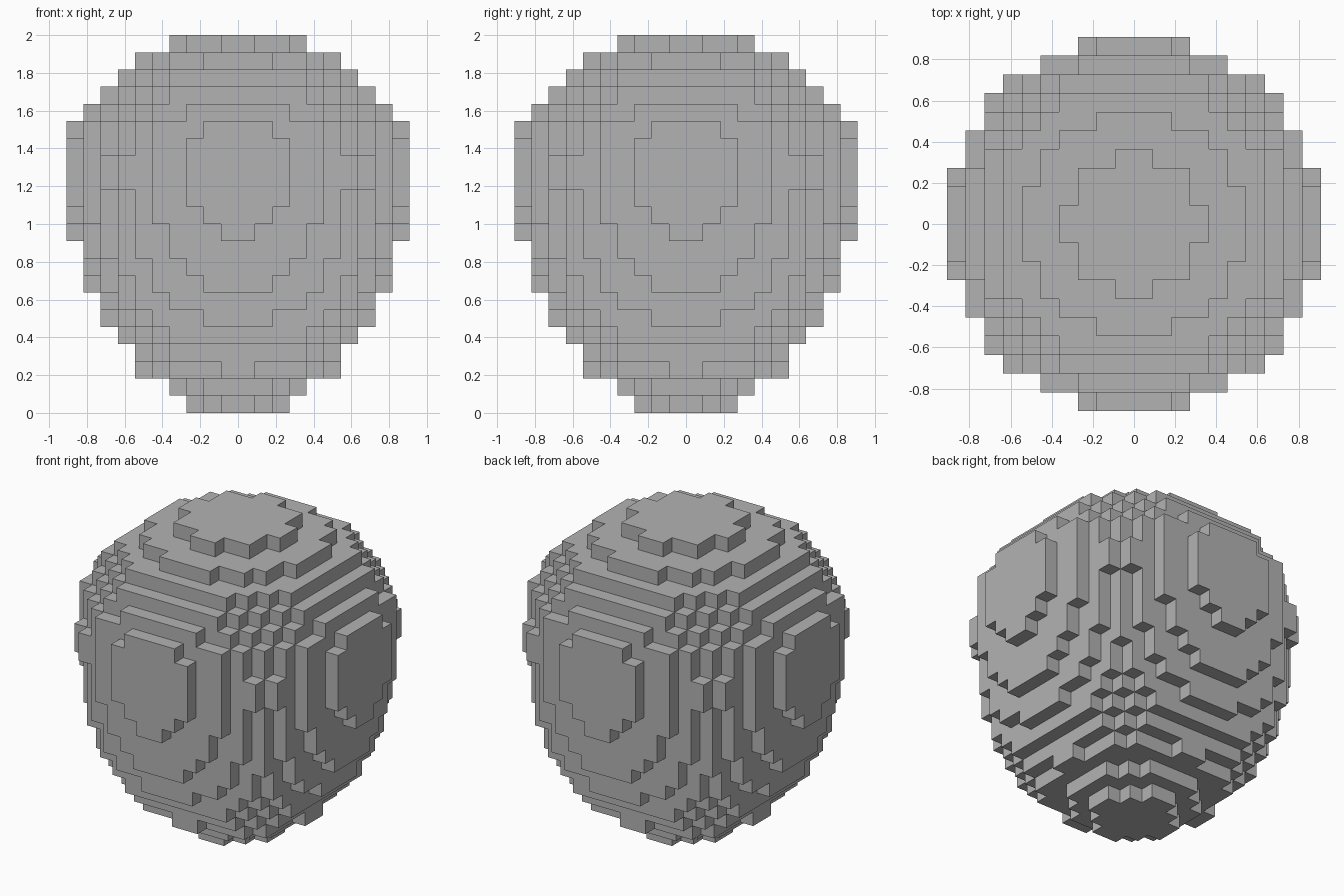
import bpy
import bmesh
from mathutils import Vector

cube = bpy.data.objects.get("Cube")
if cube:
    bpy.data.objects.remove(cube, do_unlink=True)

UNIT = 1 / 11  # edge length of one block

# Half-width of each block row, from the middle row outwards to the diagonal.
# The remaining rows of every layer follow from mirroring over the diagonal.
waist_narrow = [10, 10, 9, 9, 9, 8, 7]
waist_wide = [10, 10, 10, 9, 9, 8, 7]
waist_full = [10, 10, 10, 9, 9, 8, 8]

bottom_layers = [
    [3, 2],
    [4, 4, 3],
    [6, 5, 5, 5],
    [6, 6, 6, 6, 5],
    [7, 7, 7, 7, 6],
    [8, 8, 7, 7, 7, 6],
    [8, 8, 8, 8, 7, 7],
    [9, 9, 8, 8, 8, 7],
    [9, 9, 9, 8, 8, 7, 7],
    [9, 9, 9, 9, 8, 8, 7],
    [10, 9, 9, 9, 8, 8, 7],
]
waist_layers = [waist_narrow, waist_wide, waist_full,
                waist_full, waist_wide, waist_narrow]
top_layers = [
    [9, 9, 9, 8, 8, 7],
    [8, 8, 8, 8, 7, 6],
    [7, 7, 7, 7, 6],
    [6, 6, 5, 5],
    [4, 3, 3],
]
layers = bottom_layers + waist_layers + top_layers


def mirrored(i):
    """Distance of a block index from the centre plane."""
    return i if i >= 0 else -i - 1


def is_filled(x, y, z):
    if not 0 <= z < len(layers):
        return False
    near, far = sorted((mirrored(x), mirrored(y)))
    rows = layers[z]
    return near < len(rows) and far < rows[near]


def add_block_side(bm, block, axis, sign):
    """Add one square on the side of a block, facing along the axis."""
    normal, u, v = Vector(), Vector(), Vector()
    normal[axis] = sign
    u[(axis + 1) % 3] = 0.5
    v[(axis + 2) % 3] = 0.5 * sign
    centre = Vector(block) + Vector((0.5, 0.5, 0.5)) + normal * 0.5
    corners = (centre - u - v, centre + u - v, centre + u + v, centre - u + v)
    bm.faces.new([bm.verts.new(c * UNIT) for c in corners])


# Stepped egg shell: only the exposed block sides are made
bm = bmesh.new()
span = range(-10, 10)
for z in range(len(layers)):
    for x in span:
        for y in span:
            if not is_filled(x, y, z):
                continue
            for axis in range(3):
                for sign in (-1, 1):
                    neighbour = [x, y, z]
                    neighbour[axis] += sign
                    if not is_filled(*neighbour):
                        add_block_side(bm, (x, y, z), axis, sign)
bmesh.ops.remove_doubles(bm, verts=bm.verts, dist=UNIT / 100)

mesh = bpy.data.meshes.new("block_egg")
bm.to_mesh(mesh)
bm.free()
egg = bpy.data.objects.new("block_egg", mesh)
bpy.context.collection.objects.link(egg)

# Plain grey material
grey = bpy.data.materials.new("plain_grey")
grey.use_nodes = True
colour = (0.45, 0.45, 0.45, 1)
grey.diffuse_color = colour
grey.node_tree.nodes["Principled BSDF"].inputs["Base Color"].default_value = colour
mesh.materials.append(grey)
